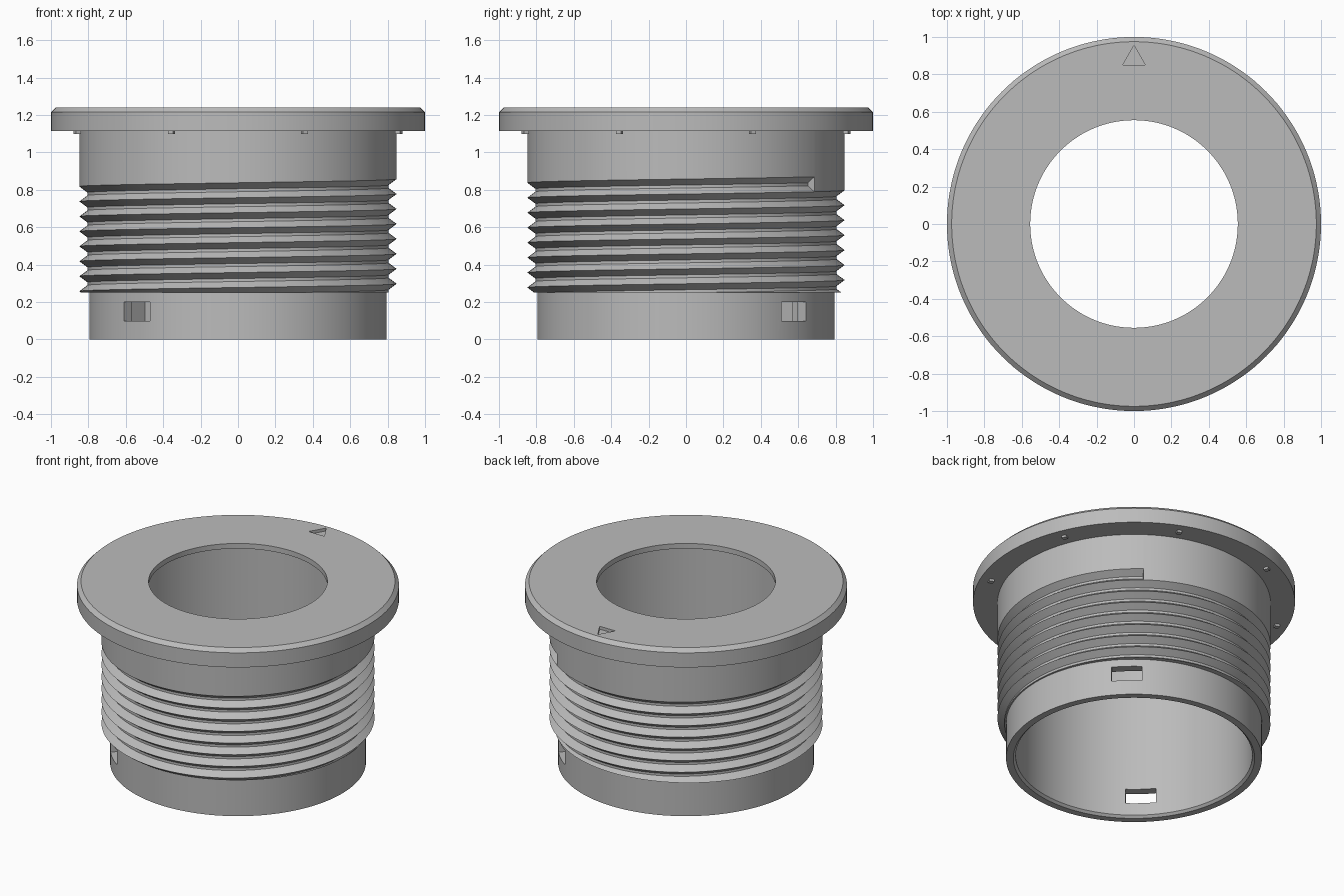
import bpy, bmesh, math
from mathutils import Matrix, Vector

old = bpy.data.objects.get("Cube")
if old:
    bpy.data.objects.remove(old)

grey = bpy.data.materials.new("plain grey")
grey.use_nodes = True
grey.diffuse_color = (0.5, 0.5, 0.5, 1)
grey.node_tree.nodes["Principled BSDF"].inputs["Base Color"].default_value = (0.5, 0.5, 0.5, 1)

SEGMENTS = 144


def polar(r, a, z):
    return Vector((r * math.cos(a), r * math.sin(a), z))


def finish(bm, name):
    bmesh.ops.recalc_face_normals(bm, faces=bm.faces)
    mesh = bpy.data.meshes.new(name)
    bm.to_mesh(mesh)
    bm.free()
    mesh.materials.append(grey)
    obj = bpy.data.objects.new(name, mesh)
    bpy.context.collection.objects.link(obj)
    return obj


def smooth(obj):
    bpy.ops.object.select_all(action='DESELECT')
    obj.select_set(True)
    bpy.context.view_layer.objects.active = obj
    bpy.ops.object.shade_smooth_by_angle(angle=math.radians(20))


def radial_box(bm, angle, r0, r1, width, z0, z1):
    turn = Matrix.Rotation(angle, 4, 'Z')
    place = Matrix.Translation(((r0 + r1) / 2, 0, (z0 + z1) / 2))
    size = Matrix.Diagonal((r1 - r0, width, z1 - z0, 1))
    bmesh.ops.create_cube(bm, size=1, matrix=turn @ place @ size)


# Turned body: lower tube, flange with chamfered rim, top lip and bore
profile = [(0.795, 0), (0.795, 1.115), (1, 1.115), (1, 1.215), (0.975, 1.24),
           (0.555, 1.24), (0.555, 1.205), (0.735, 1.205), (0.735, 0.015), (0.75, 0)]
bm = bmesh.new()
rings = [[bm.verts.new(polar(r, math.tau * i / SEGMENTS, z)) for r, z in profile]
         for i in range(SEGMENTS)]
for i, ring in enumerate(rings):
    after = rings[(i + 1) % SEGMENTS]
    for k in range(len(profile)):
        m = (k + 1) % len(profile)
        bm.faces.new((ring[k], after[k], after[m], ring[m]))
body = finish(bm, "flanged_tube")

# Cutters: two through slots, one inner recess and the arrow mark
bm = bmesh.new()
slot = math.radians(46.8)
radial_box(bm, slot, 0.70, 0.85, 0.19, 0.1, 0.2)
radial_box(bm, slot + math.pi, 0.70, 0.85, 0.19, 0.1, 0.2)
radial_box(bm, slot + math.pi / 2, 0.70, 0.77, 0.19, 0.1, 0.2)
arrow = bm.faces.new([bm.verts.new((x, y, 1.22)) for x, y in ((-0.06, 0.85), (0.06, 0.85), (0, 0.955))])
top = bmesh.ops.extrude_face_region(bm, geom=[arrow], use_keep_orig=True)
bmesh.ops.translate(bm, vec=(0, 0, 0.08),
                    verts=[v for v in top["geom"] if isinstance(v, bmesh.types.BMVert)])
cutter = finish(bm, "slot_cutter")
cutter.hide_render = True
cut = body.modifiers.new("cut", 'BOOLEAN')
cut.operation = 'DIFFERENCE'
cut.solver = 'EXACT'
cut.object = cutter
bpy.context.view_layer.objects.active = body
bpy.ops.object.modifier_apply(modifier=cut.name)
bpy.data.objects.remove(cutter)
smooth(body)

# Threaded sleeve: a helical groove running out into a plain collar
PITCH, CREST, ROOT, FLANK, BASE = 0.08, 0.848, 0.805, 0.032, 0.25
START = math.radians(54)


def groove_radius(depth):
    d = depth % PITCH
    d = min(d, PITCH - d)
    return CREST - (CREST - ROOT) * min(d / FLANK, 1)


bm = bmesh.new()
columns = []
for i in range(SEGMENTS + 1):
    angle = START + math.tau * i / SEGMENTS
    z_top = 0.79 + PITCH * i / SEGMENTS
    column = [bm.verts.new(polar(CREST, angle, 1.115))]
    for turn in range(9):
        for step in (0, FLANK, PITCH - FLANK):
            depth = min(turn * PITCH + step, z_top - BASE)
            column.append(bm.verts.new(polar(groove_radius(depth), angle, z_top - depth)))
    column.append(bm.verts.new(polar(0.795, angle, BASE)))
    columns.append(column)
for a, b in zip(columns, columns[1:]):
    for k in range(len(a) - 1):
        bm.faces.new((a[k], a[k + 1], b[k + 1], b[k]))
bm.faces.new(columns[-1][1:5])
bmesh.ops.remove_doubles(bm, verts=bm.verts, dist=0.0002)
smooth(finish(bm, "threaded_sleeve"))

# Small locating nubs under the flange
bm = bmesh.new()
for i in range(8):
    radial_box(bm, math.radians(22.5 + 45 * i), 0.915, 0.945, 0.03, 1.1, 1.12)
finish(bm, "flange_nubs")
